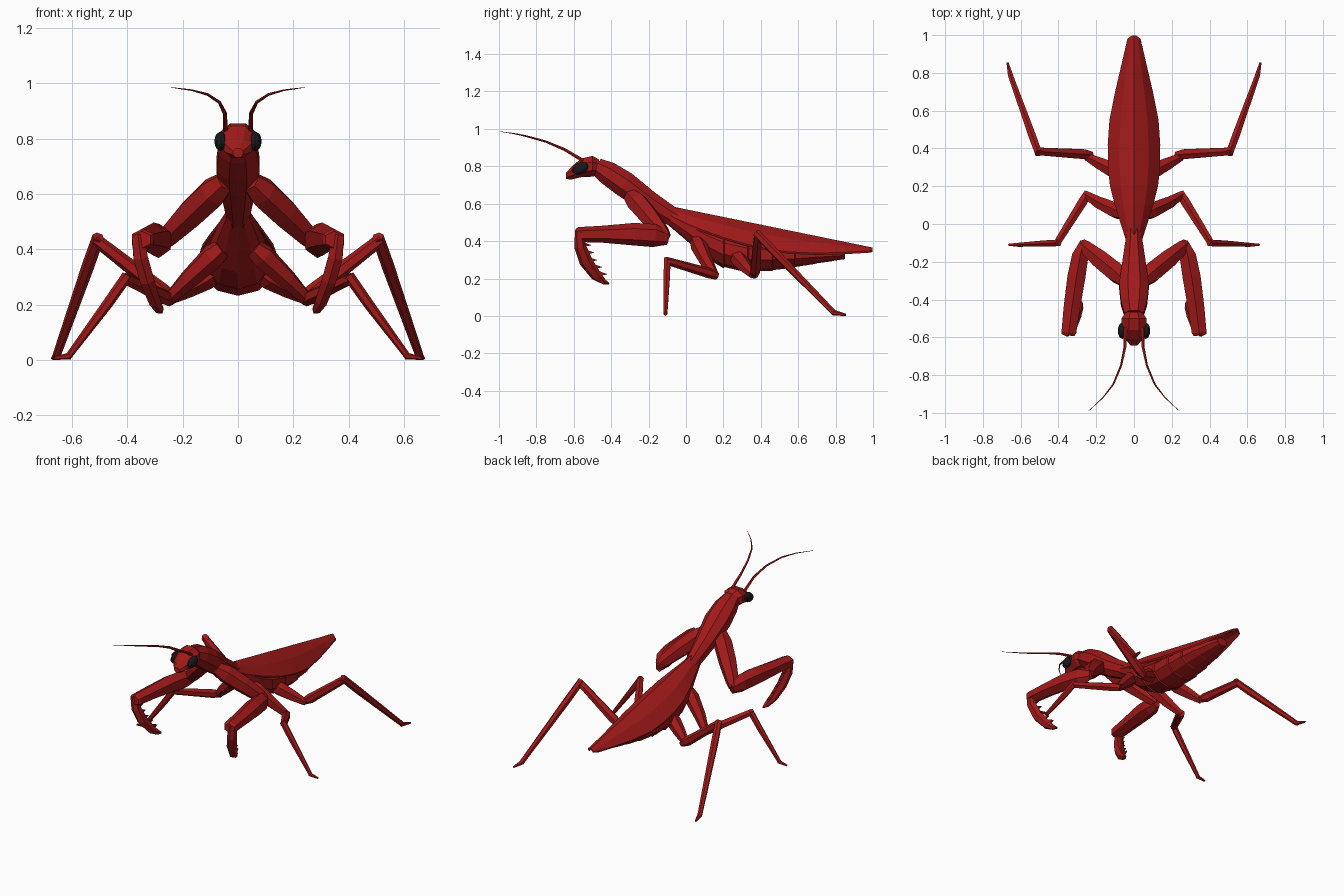
import bpy, bmesh, math
from mathutils import Vector


def material(name, color):
    m = bpy.data.materials.new(name)
    m.diffuse_color = (*color, 1)
    return m


RED = material("dark_red", (0.36, 0.01, 0.01))
BLACK = material("eye_black", (0.01, 0.01, 0.012))


def bridge(bm, rings):
    """Skin a list of vertex rings and cap both ends."""
    for a, b in zip(rings, rings[1:]):
        for i in range(len(a)):
            j = (i + 1) % len(a)
            bm.faces.new((a[i], a[j], b[j], b[i]))
    bm.faces.new(rings[0])
    bm.faces.new(rings[-1])


def tube(bm, stations, sides=6, ref=(0, 0, 1), axis=None):
    """Loft ellipses; each station is (x, y, z, radius across, radius along ref)."""
    pts = [Vector(s[:3]) for s in stations]
    rings = []
    for i, s in enumerate(stations):
        t = Vector(axis) if axis else pts[min(i + 1, len(pts) - 1)] - pts[max(i - 1, 0)]
        t.normalize()
        side = t.cross(Vector(ref)).normalized()
        up = side.cross(t)
        ring = []
        for k in range(sides):
            a = 2 * math.pi * (k + 0.5) / sides
            ring.append(bm.verts.new(pts[i] + side * s[3] * math.cos(a) + up * s[-1] * math.sin(a)))
        rings.append(ring)
    bridge(bm, rings)


def finish(name, bm, mat=RED, mirror=False):
    bmesh.ops.recalc_face_normals(bm, faces=bm.faces)
    me = bpy.data.meshes.new(name)
    bm.to_mesh(me)
    bm.free()
    me.materials.append(mat)
    ob = bpy.data.objects.new(name, me)
    bpy.context.collection.objects.link(ob)
    if mirror:
        ob.modifiers.new("mirror", 'MIRROR').use_mirror_merge = False
    return ob


def part(name, *tubes, mirror=False, **kw):
    bm = bmesh.new()
    for t in tubes:
        tube(bm, t, **kw)
    return finish(name, bm, mirror=mirror)


# Head: wide at the back, tapering down to the mouth
part("head", [(0, -0.465, 0.795, 0.045, 0.045), (0, -0.50, 0.80, 0.072, 0.06),
              (0, -0.56, 0.792, 0.068, 0.054), (0, -0.61, 0.765, 0.05, 0.038),
              (0, -0.642, 0.748, 0.02, 0.018)], sides=8, axis=(0, -1, 0))

# Eyes
bm = bmesh.new()
bmesh.ops.create_uvsphere(bm, u_segments=10, v_segments=8, radius=1)
for v in bm.verts:
    x, y, z = v.co
    v.co = (0.062 + 0.024 * x, -0.565 + 0.044 * y, 0.79 + 0.033 * z + 0.01 * y)
finish("eyes", bm, BLACK, mirror=True)

# Antennae
part("antennae", [(0.045, -0.55, 0.83, 0.010), (0.047, -0.65, 0.89, 0.008),
                  (0.068, -0.75, 0.932, 0.006), (0.11, -0.85, 0.96, 0.005),
                  (0.165, -0.92, 0.975, 0.003), (0.24, -0.99, 0.985, 0.001)],
     sides=5, mirror=True)

# Long sloping front thorax
part("thorax", [(0, -0.48, 0.80, 0.055, 0.05), (0, -0.42, 0.765, 0.075, 0.068),
                (0, -0.33, 0.705, 0.085, 0.075), (0, -0.20, 0.61, 0.065, 0.065),
                (0, -0.08, 0.535, 0.046, 0.055), (0, 0.02, 0.48, 0.05, 0.055)], sides=8)

# Hind thorax and segmented abdomen: y, top, bottom, half width
BODY = [(-0.10, 0.575, 0.49, 0.04), (0.0, 0.54, 0.405, 0.07), (0.10, 0.50, 0.315, 0.10),
        (0.20, 0.465, 0.255, 0.118), (0.33, 0.43, 0.232, 0.128), (0.46, 0.41, 0.24, 0.126),
        (0.58, 0.395, 0.258, 0.112), (0.69, 0.38, 0.278, 0.088), (0.78, 0.37, 0.292, 0.062),
        (0.85, 0.36, 0.304, 0.04)]
rings = []
for i, (y, top, bot, w) in enumerate(BODY):
    c, r = (top + bot) / 2, (top - bot) / 2
    rings.append((0, y, c, w, r))
    if 3 <= i < len(BODY) - 1:
        rings.append((0, y + 0.006, c, w * 0.94, r * 0.94))
part("abdomen", rings, sides=10, axis=(0, 1, 0))

# Folded wings: y, half width, edge height; the ridge is a straight line
WING = [(-0.10, 0.038, 0.545), (0.0, 0.07, 0.495), (0.10, 0.102, 0.455), (0.20, 0.127, 0.42),
        (0.30, 0.138, 0.39), (0.42, 0.139, 0.362), (0.55, 0.13, 0.342), (0.70, 0.10, 0.336),
        (0.85, 0.065, 0.34), (0.98, 0.035, 0.348), (0.998, 0.012, 0.352)]
bm = bmesh.new()
rings = []
for y, w, e in WING:
    h = 0.57 - 0.205 * y - e
    top = [(-1, 0), (-0.55, 0.62), (0, 1), (0.55, 0.62), (1, 0)]
    ring = [(w * u, y, e + h * v) for u, v in top]
    ring += [(w * u * 0.97, y, e + h * v * 0.9 - 0.010) for u, v in reversed(top)]
    rings.append([bm.verts.new(p) for p in ring])
bridge(bm, rings)
finish("wings", bm)

# Raptorial front legs
part("front_leg_coxa", [(0.045, -0.30, 0.645, 0.04), (0.09, -0.26, 0.605, 0.058),
                        (0.17, -0.195, 0.53, 0.055), (0.25, -0.13, 0.45, 0.042),
                        (0.275, -0.105, 0.42, 0.028)], mirror=True)
part("front_leg_femur", [(0.268, -0.095, 0.415, 0.02, 0.035), (0.285, -0.17, 0.43, 0.05, 0.062),
                         (0.305, -0.28, 0.437, 0.055, 0.06), (0.33, -0.45, 0.437, 0.05, 0.045),
                         (0.345, -0.575, 0.435, 0.045, 0.04), (0.347, -0.59, 0.435, 0.035, 0.03)],
     mirror=True)
TIBIA = [(0.362, -0.572, 0.455, 0.025, 0.022), (0.352, -0.565, 0.37, 0.03, 0.032),
         (0.33, -0.535, 0.29, 0.03, 0.036), (0.303, -0.48, 0.215, 0.025, 0.03),
         (0.285, -0.44, 0.183, 0.018, 0.016), (0.277, -0.412, 0.172, 0.005, 0.006)]
part("front_leg_tibia", TIBIA, ref=(0, 1, 0), mirror=True)

# Teeth along the inner edge of the front tibia
teeth = []
for k in range(5):
    f = 1.0 + 0.5 * k
    i, f = int(f), f % 1
    p = Vector(TIBIA[i][:3]).lerp(Vector(TIBIA[i + 1][:3]), f)
    teeth.append([(p.x, p.y + 0.012, p.z + 0.012, 0.018),
                  (p.x - 0.005, p.y + 0.058, p.z + 0.008, 0.002)])
part("front_leg_teeth", *teeth, sides=4, mirror=True)

# Walking legs: coxa, femur, tibia and foot
part("middle_leg",
     [(0.055, 0.055, 0.405, 0.035), (0.09, 0.07, 0.375, 0.046), (0.18, 0.11, 0.29, 0.036),
      (0.255, 0.155, 0.215, 0.022)],
     [(0.245, 0.165, 0.215, 0.022), (0.27, 0.12, 0.23, 0.028), (0.41, -0.105, 0.295, 0.021)],
     [(0.40, -0.10, 0.305, 0.02), (0.47, -0.103, 0.205, 0.019), (0.612, -0.11, 0.014, 0.012)],
     [(0.605, -0.11, 0.015, 0.013), (0.665, -0.11, 0.006, 0.006)], mirror=True)
part("hind_leg",
     [(0.07, 0.265, 0.325, 0.035), (0.11, 0.285, 0.30, 0.045), (0.18, 0.32, 0.26, 0.036),
      (0.25, 0.355, 0.22, 0.022)],
     [(0.225, 0.365, 0.215, 0.02), (0.27, 0.37, 0.245, 0.03), (0.515, 0.385, 0.435, 0.023)],
     [(0.505, 0.375, 0.445, 0.022), (0.54, 0.47, 0.345, 0.023), (0.655, 0.79, 0.018, 0.015)],
     [(0.653, 0.785, 0.018, 0.016), (0.67, 0.855, 0.006, 0.006)], mirror=True)
